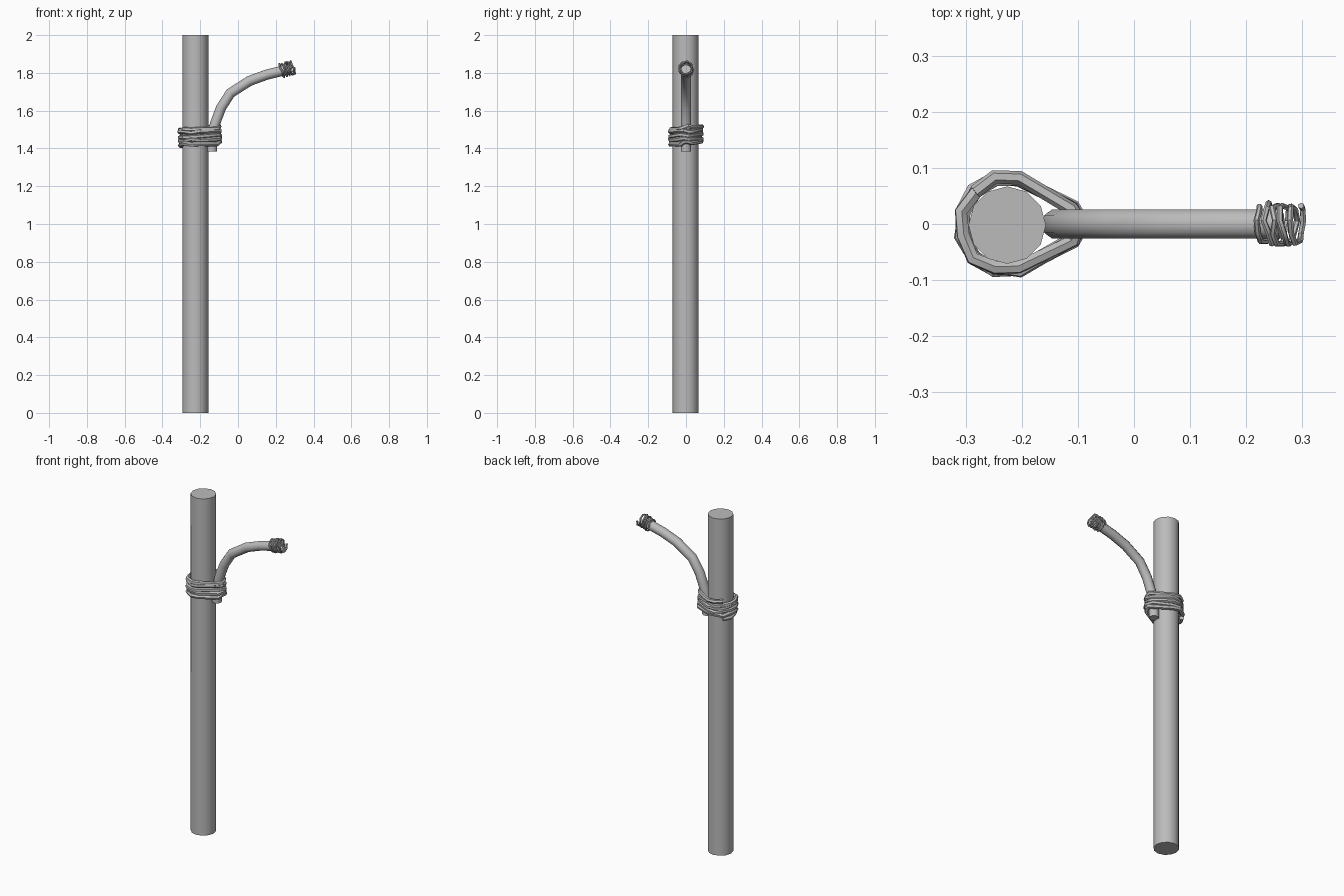
import bpy, math, random
from mathutils import Vector

if "Cube" in bpy.data.objects:
    bpy.data.objects.remove(bpy.data.objects["Cube"])

random.seed(4)
grey = bpy.data.materials.new("plain grey")
grey.diffuse_color = (0.5, 0.5, 0.5, 1)
grey.use_nodes = True
grey.node_tree.nodes["Principled BSDF"].inputs["Base Color"].default_value = grey.diffuse_color

POST_X, POST_R = -0.226, 0.069
ARM_X, ARM_R = -0.138, 0.027


def finish(obj, name, angle=50):
    obj.name = name
    obj.data.materials.clear()
    obj.data.materials.append(grey)
    bpy.ops.object.select_all(action='DESELECT')
    obj.select_set(True)
    bpy.context.view_layer.objects.active = obj
    bpy.ops.object.shade_smooth_by_angle(angle=math.radians(angle))


def tube(name, points, radius, res, angle=50):
    """Round tube swept along a list of points, converted to a mesh."""
    cu = bpy.data.curves.new(name, 'CURVE')
    cu.dimensions = '3D'
    cu.bevel_depth = radius
    cu.bevel_resolution = res
    cu.use_fill_caps = True
    sp = cu.splines.new('POLY')
    sp.points.add(len(points) - 1)
    for p, co in zip(sp.points, points):
        p.co = (*co, 1)
    obj = bpy.data.objects.new(name, cu)
    bpy.context.collection.objects.link(obj)
    bpy.ops.object.select_all(action='DESELECT')
    obj.select_set(True)
    bpy.context.view_layer.objects.active = obj
    bpy.ops.object.convert(target='MESH')
    finish(bpy.context.view_layer.objects.active, name, angle)


# upright post
bpy.ops.mesh.primitive_cylinder_add(vertices=12, radius=POST_R, depth=2,
                                    location=(POST_X, -0.002, 1))
finish(bpy.context.object, "post")

# bent side branch
branch = [(ARM_X, 1.383), (ARM_X, 1.44), (-0.122, 1.53), (-0.09, 1.615),
          (-0.04, 1.693), (0.06, 1.757), (0.15, 1.79), (0.262, 1.818)]
tube("side_branch", [(x, 0, z) for x, z in branch], ARM_R, 3)

# rope lashing: wraps round the post and branch together
turns, steps = 5, 12
lashing = []
for i in range(turns * steps + 1):
    a = math.tau * i / steps + math.pi * 0.75
    cx, r = (ARM_X, ARM_R) if math.cos(a) > 0.49 else (POST_X, POST_R)
    r += 0.012 + random.uniform(-0.002, 0.006)
    z = 1.418 + 0.1 * i / (turns * steps) + random.uniform(-0.007, 0.007)
    lashing.append((cx + r * math.cos(a), r * math.sin(a), z))
tube("rope_lashing", lashing, 0.0125, 1, 40)

# thin cord coiled round the branch tip, its last loop hanging past the end
axis = Vector((0.97, 0, 0.24)).normalized()
side = Vector((0, 1, 0))
up = axis.cross(side)
start = Vector((0.224, 0, 1.811))
turns, steps = 5, 9
coil = []
for i in range(turns * steps + 1):
    a = math.tau * i / steps
    r = 0.034 + random.uniform(-0.003, 0.004)
    along = 0.076 * i / (turns * steps) + random.uniform(-0.004, 0.004)
    coil.append(start + axis * along + (side * math.cos(a) + up * math.sin(a)) * r)
tube("tip_cord", coil, 0.0055, 1, 40)
